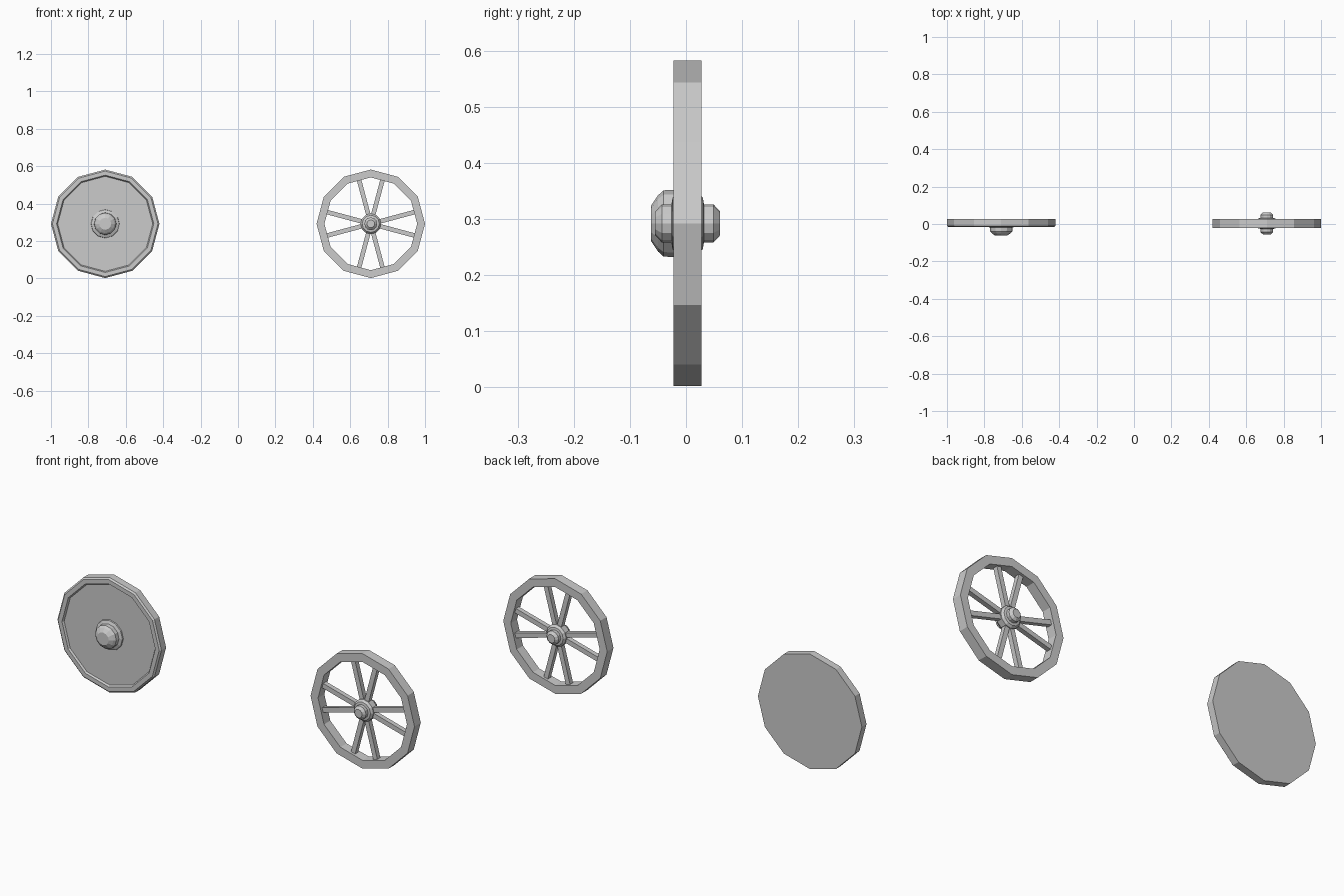
import bpy, bmesh
from math import sin, cos, pi, radians
from mathutils import Matrix, Vector

if "Cube" in bpy.data.objects:
    bpy.data.objects.remove(bpy.data.objects["Cube"])

SIDES = 12
R = 0.29
Z = 0.292


def lathe(name, profile, x, closed=False, sides=SIDES):
    """Revolve (radius, y) points about the y axis; flat faceted result."""
    bm = bmesh.new()
    rings = []
    for r, y in profile:
        rings.append([bm.verts.new((r * cos(2 * pi * i / sides), y,
                                    r * sin(2 * pi * i / sides)))
                      for i in range(sides)])
    pairs = list(zip(rings, rings[1:]))
    if closed:
        pairs.append((rings[-1], rings[0]))
    else:
        bm.faces.new(rings[0])
        bm.faces.new(rings[-1])
    for a, b in pairs:
        for i in range(sides):
            j = (i + 1) % sides
            bm.faces.new((a[i], a[j], b[j], b[i]))
    return finish(name, bm, (x, 0, Z))


def finish(name, bm, loc):
    bmesh.ops.recalc_face_normals(bm, faces=bm.faces)
    mesh = bpy.data.meshes.new(name)
    bm.to_mesh(mesh)
    bm.free()
    ob = bpy.data.objects.new(name, mesh)
    ob.location = loc
    bpy.context.collection.objects.link(ob)
    return ob


# Solid disc with a raised rim around its front face
lathe("disc", [(R, 0.027), (R, -0.010), (0.282, -0.017),
               (0.260, -0.017), (0.254, -0.008)], -0.71)

# Stepped boss on the disc
lathe("disc_boss", [(0.077, -0.005), (0.075, -0.014), (0.060, -0.020),
                    (0.059, -0.040), (0.050, -0.050), (0.032, -0.062)], -0.71)

# Open wheel rim
YC = 0.003
lathe("wheel_rim", [(R, YC + 0.025), (R, YC - 0.025),
                    (0.248, YC - 0.025), (0.248, YC + 0.025)], 0.71, closed=True)

# Hub, symmetric front to back
half = [(0.055, 0.016), (0.046, 0.027), (0.034, 0.029), (0.034, 0.046), (0.021, 0.058)]
hub = [(r, YC - y) for r, y in reversed(half)] + [(r, YC + y) for r, y in half]
lathe("wheel_hub", hub, 0.71)

# Four pairs of spokes, meeting the middles of the rim sides
bm = bmesh.new()
for quarter in range(4):
    for side in (-15, 15):
        a = radians(90 * quarter + side)
        m = (Matrix.Rotation(-a, 4, 'Y') @ Matrix.Translation((0.145, YC, 0))
             @ Matrix.Diagonal((0.21, 0.024, 0.024, 1)))
        bmesh.ops.create_cube(bm, size=1, matrix=m)
finish("wheel_spokes", bm, (0.71, 0, Z))
